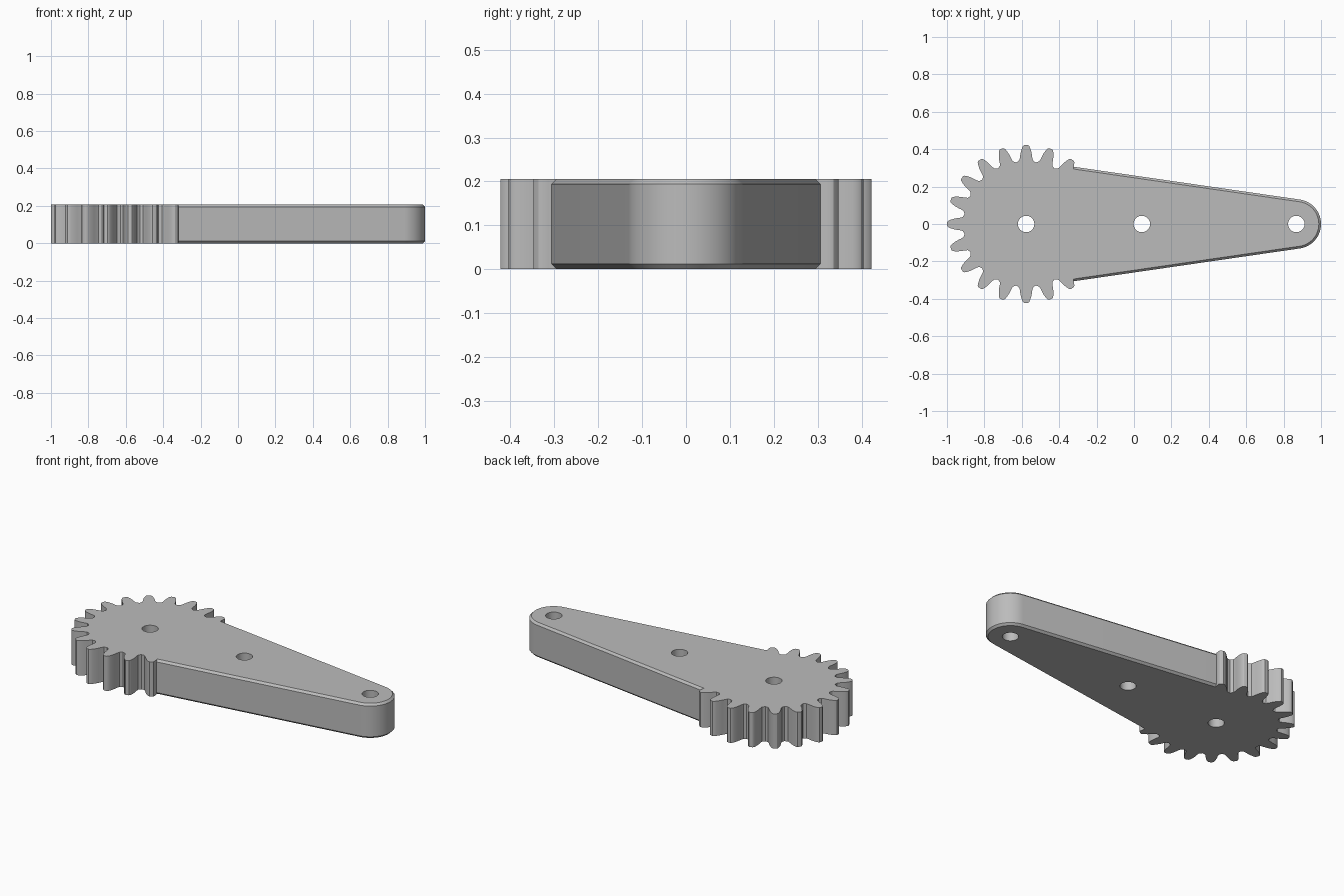
import bpy, bmesh
from math import sin, cos, radians, atan2, degrees

cube = bpy.data.objects.get("Cube")
if cube:
    bpy.data.objects.remove(cube)

HEIGHT, CHAMFER = 0.206, 0.012
GEAR_X, TEETH = -0.577, 20
END_X, END_R = 0.868, 0.132
SEAM_X, SEAM_Y = -0.322, 0.306
HOLES = (GEAR_X, 0.042, END_X)
# half a tooth: (radius, half width) from root to tip
FLANK = [(0.335, 0.043), (0.34, 0.037), (0.352, 0.0335), (0.37, 0.031),
         (0.388, 0.0275), (0.405, 0.022), (0.417, 0.0165), (0.422, 0.01)]

grey = bpy.data.materials.new("grey plastic")
grey.use_nodes = True
colour = (0.5, 0.5, 0.5, 1)
grey.diffuse_color = colour
grey.node_tree.nodes["Principled BSDF"].inputs["Base Color"].default_value = colour


def tooth(angle):
    """Points of one tooth, counterclockwise about the gear centre."""
    a = radians(angle)
    half = [(r, w) for r, w in FLANK]
    path = [(r, -w) for r, w in half] + [(0.423, 0)] + [(r, w) for r, w in reversed(half)]
    return [(GEAR_X + r * cos(a) - w * sin(a), r * sin(a) + w * cos(a)) for r, w in path]


# outline entries: x, y and the inward chamfer direction
tilt = atan2(SEAM_Y - END_R, END_X - SEAM_X)
lean = degrees(tilt)
nx, ny = sin(tilt), cos(tilt)
outline = [(SEAM_X, -SEAM_Y, 0, 0), (SEAM_X, -SEAM_Y, -nx, ny)]
STEPS = 32
for i in range(STEPS + 1):
    a = radians((lean - 90) + (180 - 2 * lean) * i / STEPS)
    outline.append((END_X + END_R * cos(a), END_R * sin(a), -cos(a), -sin(a)))
outline += [(SEAM_X, SEAM_Y, -nx, -ny), (SEAM_X, SEAM_Y, 0, 0)]

# teeth wrap the round end; the outer two merge into the arm
pitch = 360 / TEETH
for k in range(15):
    pts = tooth(54 + k * pitch)
    if k == 0:
        pts = pts[5:]
    if k == 14:
        pts = pts[:-5]
    outline += [(x, y, 0, 0) for x, y in pts]
    if k < 14:
        a = radians(54 + (k + 0.5) * pitch)
        outline.append((GEAR_X + 0.333 * cos(a), 0.333 * sin(a), 0, 0))

# gear and arm body: four stacked outlines, chamfered along the arm only
bm = bmesh.new()
layers = [(0, CHAMFER), (CHAMFER, 0), (HEIGHT - CHAMFER, 0), (HEIGHT, CHAMFER)]
rings = [[bm.verts.new((x + dx * c, y + dy * c, z)) for x, y, dx, dy in outline]
         for z, c in layers]
n = len(outline)
for low, high in zip(rings, rings[1:]):
    for i in range(n):
        j = (i + 1) % n
        bm.faces.new((low[i], low[j], high[j], high[i]))
bm.faces.new(rings[0][::-1])
bm.faces.new(rings[-1])
bmesh.ops.remove_doubles(bm, verts=bm.verts, dist=0.0001)
bmesh.ops.recalc_face_normals(bm, faces=bm.faces)
mesh = bpy.data.meshes.new("gear_arm")
bm.to_mesh(mesh)
bm.free()
mesh.materials.append(grey)
body = bpy.data.objects.new("gear_arm", mesh)
bpy.context.collection.objects.link(body)

# pivot holes
bpy.ops.object.select_all(action='DESELECT')
bpy.context.view_layer.objects.active = body
body.select_set(True)
for x in HOLES:
    bpy.ops.mesh.primitive_cylinder_add(vertices=48, radius=0.044, depth=1, location=(x, 0, 0.1))
    cutter = bpy.context.object
    cutter.name = "hole_cutter"
    cutter.hide_render = True
    cutter.data.materials.append(grey)
    bpy.ops.object.select_all(action='DESELECT')
    bpy.context.view_layer.objects.active = body
    body.select_set(True)
    mod = body.modifiers.new("hole", 'BOOLEAN')
    mod.operation = 'DIFFERENCE'
    mod.solver = 'EXACT'
    mod.object = cutter
    bpy.ops.object.modifier_apply(modifier=mod.name)
    bpy.data.objects.remove(cutter)

bpy.ops.object.shade_smooth_by_angle(angle=radians(30))
